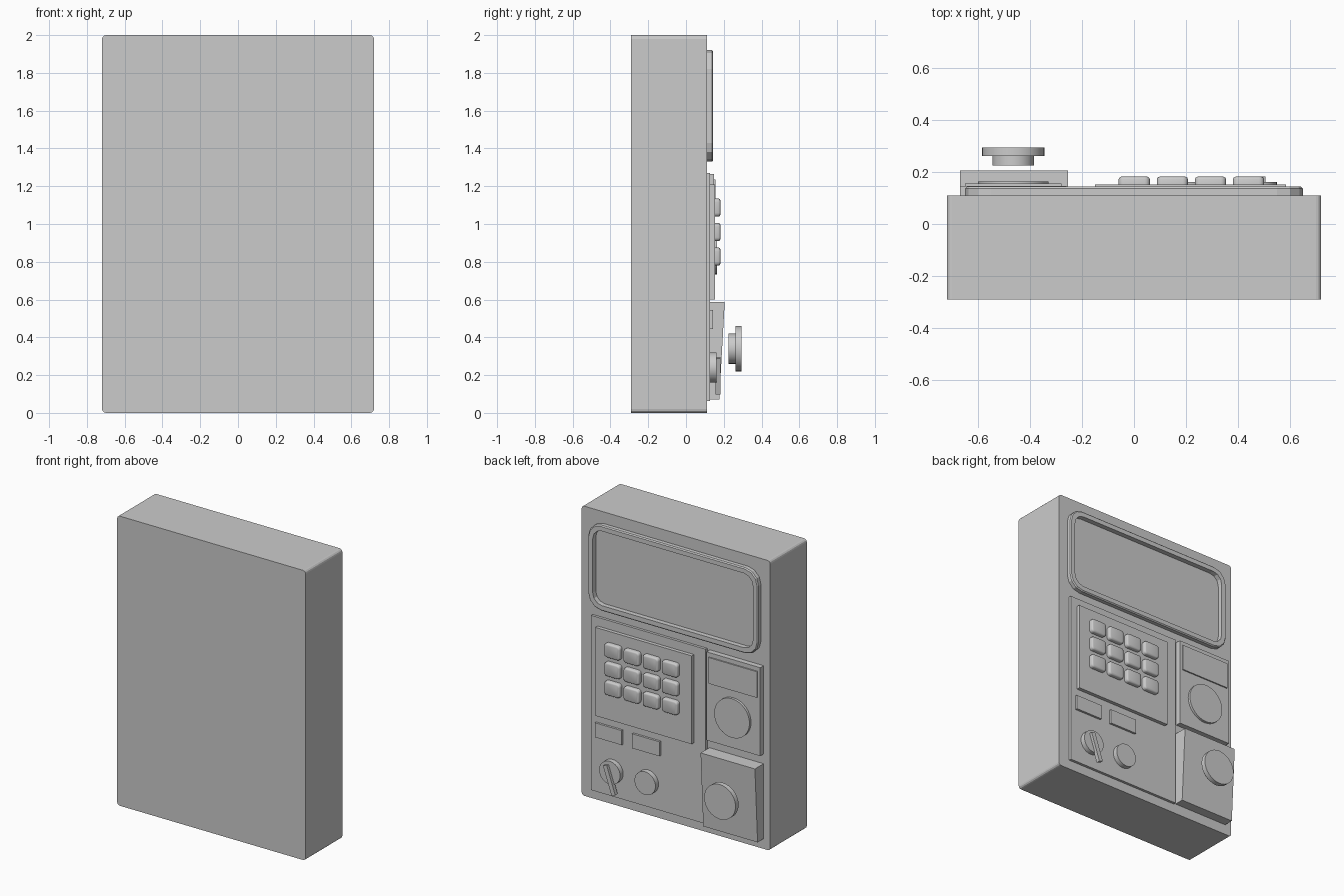
import bpy, bmesh, math

if "Cube" in bpy.data.objects:
    bpy.data.objects.remove(bpy.data.objects["Cube"])


def rounded(x0, x1, z0, z1, r=0.0, seg=3):
    """Rounded rectangle outline in the XZ plane."""
    if r == 0:
        return [(x0, z0), (x1, z0), (x1, z1), (x0, z1)]
    pts = []
    corners = [(x1 - r, z1 - r), (x0 + r, z1 - r), (x0 + r, z0 + r), (x1 - r, z0 + r)]
    for q, (cx, cz) in enumerate(corners):
        for i in range(seg + 1):
            a = math.pi / 2 * (q + i / seg)
            pts.append((cx + r * math.cos(a), cz + r * math.sin(a)))
    return pts


def circle(cx, cz, r, n=32):
    return [(cx + r * math.cos(2 * math.pi * i / n), cz + r * math.sin(2 * math.pi * i / n))
            for i in range(n)]


def loft(name, rings, closed=False, smooth=None):
    """Skin rings of (outline, y); cap the ends, or join last to first."""
    bm = bmesh.new()
    loops = [[bm.verts.new((x, y, z)) for x, z in pts] for pts, y in rings]
    pairs = list(zip(loops, loops[1:] + loops[:1])) if closed else list(zip(loops, loops[1:]))
    for a, b in pairs:
        n = len(a)
        for i in range(n):
            j = (i + 1) % n
            bm.faces.new((a[i], a[j], b[j], b[i]))
    if not closed:
        bm.faces.new(loops[0])
        bm.faces.new(loops[-1])
    bmesh.ops.recalc_face_normals(bm, faces=bm.faces)
    me = bpy.data.meshes.new(name)
    bm.to_mesh(me)
    bm.free()
    ob = bpy.data.objects.new(name, me)
    bpy.context.collection.objects.link(ob)
    if smooth:
        me.shade_smooth()
        bpy.context.view_layer.objects.active = ob
        ob.select_set(True)
        bpy.ops.object.shade_smooth_by_angle(angle=math.radians(smooth))
        ob.select_set(False)
    return ob


def slab(name, pts, y0, y1, smooth=None):
    return loft(name, [(pts, y0), (pts, y1)], smooth=smooth)


# Cabinet
slab("cabinet", rounded(-0.72, 0.72, 0, 2, 0.02), -0.29, 0.11)

# Raised screen surround with an open middle
outer = rounded(-0.65, 0.65, 1.33, 1.92, 0.10)
lip = rounded(-0.643, 0.643, 1.337, 1.913, 0.093)
inner = rounded(-0.612, 0.612, 1.368, 1.882, 0.07)
loft("screen_frame", [(outer, 0.105), (outer, 0.137), (lip, 0.144), (inner, 0.144), (inner, 0.105)],
     closed=True)

# Control panel and keypad plate
slab("control_panel", rounded(-0.24, 0.635, 0.064, 1.27), 0.105, 0.128)
slab("keypad_plate", rounded(-0.15, 0.585, 0.60, 1.21), 0.12, 0.153)

# Keypad: four columns, three rows of softened keys
for row in range(3):
    for col in range(4):
        x, z = 0.001 + 0.1467 * col, 1.087 - 0.13 * row

        def key(s, r):
            return rounded(x - 0.06 + s, x + 0.06 - s, z - 0.048 + s, z + 0.048 - s, r, 4)
        loft(f"key_{row}_{col}", [(key(0, 0.02), 0.148), (key(0, 0.02), 0.172),
                                  (key(0.003, 0.018), 0.179), (key(0.01, 0.014), 0.182)], smooth=50)

# Label plates under the keypad
for i, (x0, x1) in enumerate([(0.391, 0.597), (0.103, 0.312)]):
    slab(f"label_plate_{i}", rounded(x0, x1, 0.445, 0.545), 0.125, 0.143)

# Selector dial with pointer bar, and plain push button
slab("selector_dial", circle(0.47, 0.24, 0.08), 0.12, 0.162, 40)
a = math.radians(19)
bar = [(0.46 + u * math.cos(a) + v * math.sin(a), 0.197 - u * math.sin(a) + v * math.cos(a))
       for u, v in [(-0.015, -0.1), (0.015, -0.1), (0.015, 0.1), (-0.015, 0.1)]]
slab("dial_pointer", bar, 0.155, 0.182)
slab("push_button", circle(0.20, 0.24, 0.08), 0.12, 0.162, 40)

# Upper side plate with nameplate and round cover
slab("side_plate", rounded(-0.67, -0.26, 0.655, 1.265), 0.105, 0.147)
slab("side_label", rounded(-0.65, -0.28, 1.055, 1.235), 0.14, 0.156)
slab("round_cover", circle(-0.465, 0.868, 0.135), 0.14, 0.164, 40)

# Lower side box, its face leaning out towards the top
box = slab("side_box", rounded(-0.67, -0.255, 0.07, 0.588), 0.105, 0.205)
for v in box.data.vertices:
    if v.co.y > 0.15 and v.co.z < 0.3:
        v.co.y = 0.176

# Stepped knob standing in front of the box
slab("knob_stem", circle(-0.465, 0.34, 0.08), 0.225, 0.262, 40)
slab("knob_cap", circle(-0.465, 0.34, 0.12), 0.262, 0.295, 40)
